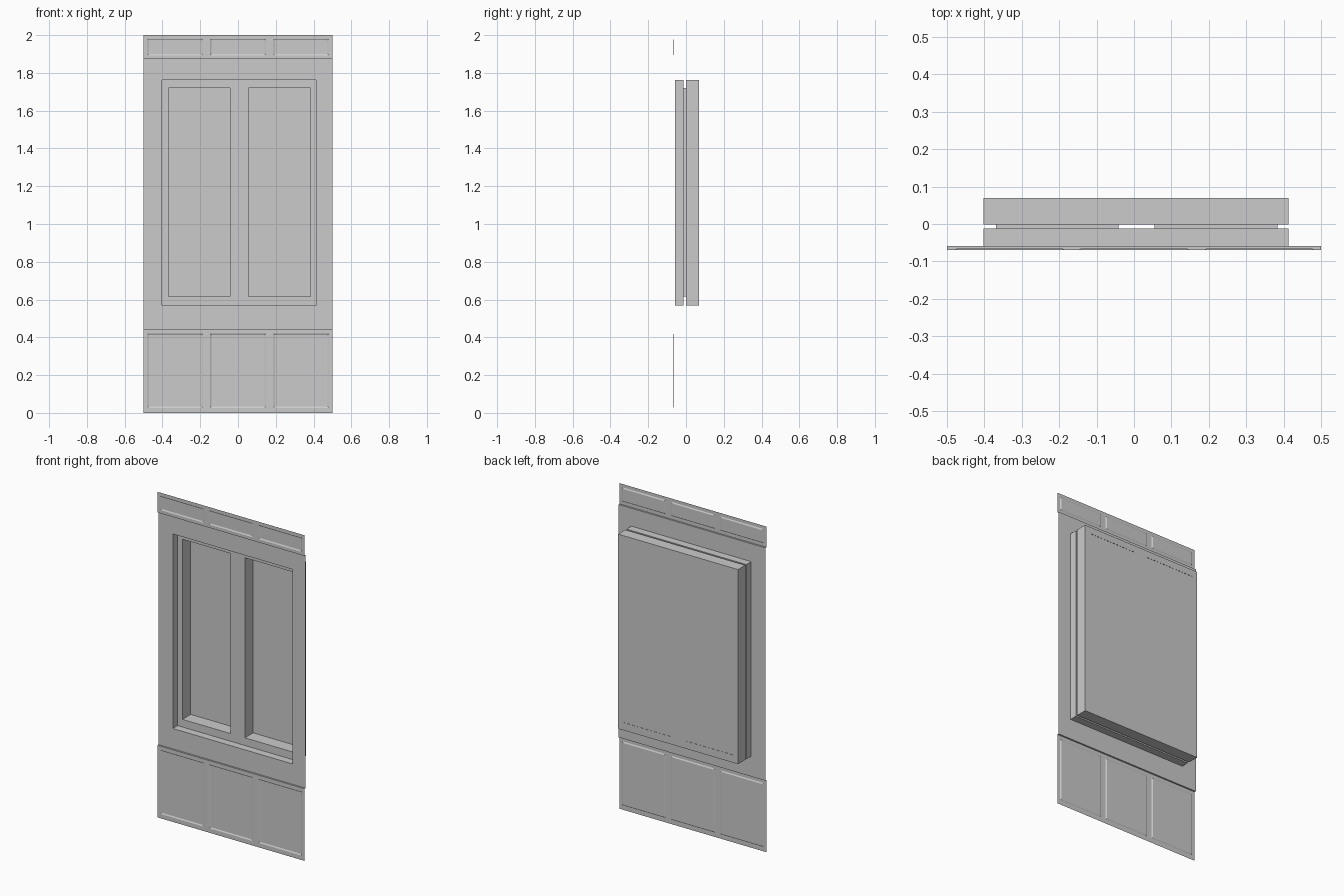
import bpy, bmesh

if "Cube" in bpy.data.objects:
    bpy.data.objects.remove(bpy.data.objects["Cube"])

# depth levels, front to back
STRIP, INSET, WALL, SASH, SHELL, BACK = -0.069, -0.065, -0.059, -0.012, -0.001, 0.069


def corners(bm, r, y):
    x0, x1, z0, z1 = r
    return [bm.verts.new((x, y, z)) for x, z in ((x0, z0), (x1, z0), (x1, z1), (x0, z1))]


def face(bm, vs, flip=False):
    bm.faces.new(vs[::-1] if flip else vs)


def quad(bm, r, y, flip=False):
    face(bm, corners(bm, r, y), flip)


def ring(bm, outer, yo, inner, yi, flip=False):
    """Four faces joining one rectangle to another, facing front unless flipped."""
    o, i = corners(bm, outer, yo), corners(bm, inner, yi)
    for k in range(4):
        n = (k + 1) % 4
        face(bm, [o[k], o[n], i[n], i[k]], flip)


def shrink(r, d):
    return (r[0] + d, r[1] - d, r[2] + d, r[3] - d)


def finish(bm, name):
    bmesh.ops.remove_doubles(bm, verts=bm.verts, dist=0.0001)
    mesh = bpy.data.meshes.new(name)
    bm.to_mesh(mesh)
    bm.free()
    bpy.context.collection.objects.link(bpy.data.objects.new(name, mesh))


# projecting strip with three sunken panels and a ledge back to the wall
def panel_strip(name, z0, z1, p0, p1, ledge_z):
    bm = bmesh.new()
    edges = (-0.5, -0.1665, 0.1675, 0.5)
    spans = ((-0.48, -0.185), (-0.148, 0.148), (0.187, 0.482))
    for k, (a, b) in enumerate(spans):
        panel = (a, b, p0, p1)
        floor = shrink(panel, 0.007)
        ring(bm, (edges[k], edges[k + 1], z0, z1), STRIP, panel, STRIP)
        ring(bm, panel, STRIP, floor, INSET)
        quad(bm, floor, INSET)
    ledge = [bm.verts.new((x, y, ledge_z)) for x, y in
             ((-0.5, STRIP), (0.5, STRIP), (0.5, WALL), (-0.5, WALL))]
    face(bm, ledge, flip=(ledge_z == z0))
    finish(bm, name)


panel_strip("lower_panel_strip", 0.0, 0.443, 0.027, 0.42, 0.443)
panel_strip("upper_panel_strip", 1.873, 2.0, 1.893, 1.98, 1.873)

# wall sheet with window opening and its reveal
opening = (-0.402, 0.413, 0.568, 1.763)
bm = bmesh.new()
ring(bm, (-0.5, 0.5, 0.443, 1.873), WALL, opening, WALL)
ring(bm, opening, WALL, opening, SASH)
finish(bm, "window_wall")

# sash front, pane reveals and panes
x0, x1, z0, z1 = opening
mid = 0.0065
cells = ((x0, mid, z0, z1), (mid, x1, z0, z1))
panes = ((-0.369, -0.042, 0.615, 1.721), (0.055, 0.383, 0.615, 1.721))
bm = bmesh.new()
for cell, pane in zip(cells, panes):
    ring(bm, cell, SASH, pane, SASH)
    ring(bm, pane, SASH, pane, BACK - 0.001)
finish(bm, "window_sash")

bm = bmesh.new()
for pane in panes:
    quad(bm, pane, BACK - 0.001)
finish(bm, "window_panes")

# rear casing behind the sash, separated by a narrow gap
bm = bmesh.new()
ring(bm, opening, SHELL, opening, BACK, flip=True)
for cell, pane in zip(cells, panes):
    ring(bm, cell, SHELL, pane, SHELL)
    ring(bm, cell, BACK, pane, BACK, flip=True)
finish(bm, "rear_casing")
